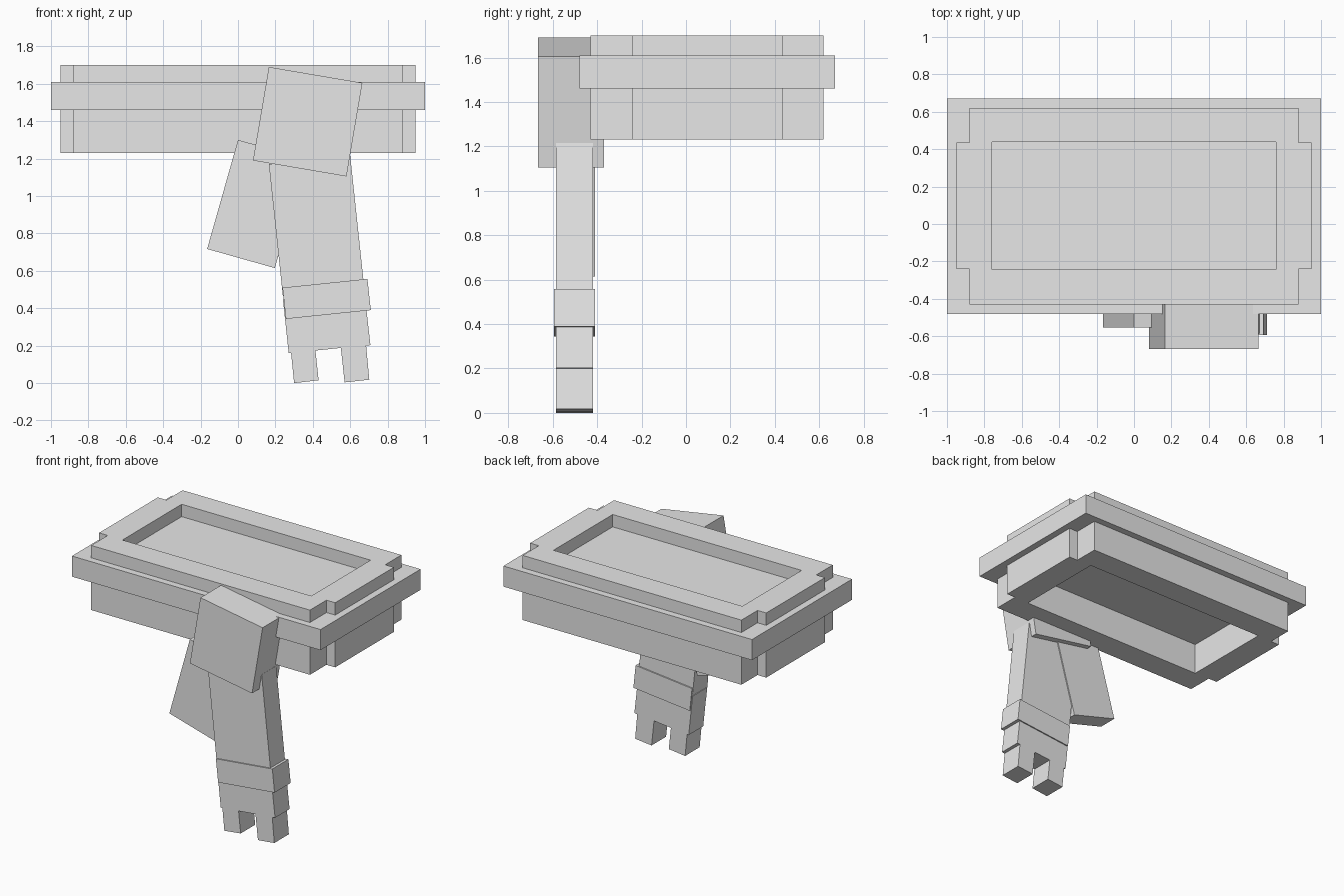
import bpy, bmesh
from mathutils import Vector

old = bpy.data.objects.get("Cube")
if old:
    bpy.data.objects.remove(old, do_unlink=True)

# Single plain grey
grey = bpy.data.materials.new("light grey")
grey.use_nodes = True
color = (0.8, 0.8, 0.8, 1)
grey.diffuse_color = color
grey.node_tree.nodes["Principled BSDF"].inputs["Base Color"].default_value = color


def prism(name, points, shift):
    """Extrude a closed 3D outline along the shift vector."""
    bm = bmesh.new()
    face = bm.faces.new([bm.verts.new(p) for p in points])
    out = bmesh.ops.extrude_face_region(bm, geom=[face])
    moved = [v for v in out["geom"] if isinstance(v, bmesh.types.BMVert)]
    bmesh.ops.translate(bm, verts=moved, vec=Vector(shift))
    # keep the starting cap so the solid is closed
    if not face.is_valid or len(bm.faces) < len(points) + 2:
        bm.faces.new([v for v in bm.verts if v not in moved][:len(points)])
    bmesh.ops.recalc_face_normals(bm, faces=bm.faces[:])
    mesh = bpy.data.meshes.new(name)
    bm.to_mesh(mesh)
    bm.free()
    mesh.materials.append(grey)
    obj = bpy.data.objects.new(name, mesh)
    bpy.context.scene.collection.objects.link(obj)
    return obj


def flat(name, outline, z0, z1):
    return prism(name, [(x, y, z0) for x, y in outline], (0, 0, z1 - z0))


def upright(name, outline, y0, y1):
    return prism(name, [(x, y0, z) for x, z in outline], (0, y1 - y0, 0))


def rect(x, y0, y1):
    return [(-x, y0), (x, y0), (x, y1), (-x, y1)]


# Wide slab that closes the middle of the frame
flat("body_slab", rect(1.0, -0.48, 0.67), 1.46, 1.61)

# Frame with notched corners, open above and below the slab
half = [(0.88, -0.43), (0.88, -0.24), (0.95, -0.24),
        (0.95, 0.435), (0.88, 0.435), (0.88, 0.62)]
frame = flat("body_frame", half + [(-x, y) for x, y in reversed(half)], 1.23, 1.70)
cutter = flat("recess_cutter", rect(0.76, -0.243, 0.438), 1.0, 2.0)
cutter.hide_render = True
cutter.hide_set(True)
cut = frame.modifiers.new("recess", "BOOLEAN")
cut.operation = "DIFFERENCE"
cut.solver = "EXACT"
cut.object = cutter
# Apply the cut, then drop the helper
bpy.context.view_layer.update()
result = bpy.data.meshes.new_from_object(
    frame.evaluated_get(bpy.context.evaluated_depsgraph_get()))
frame.modifiers.clear()
frame.data = result
bpy.data.objects.remove(cutter, do_unlink=True)

# Arm hanging from the front
upright("shoulder", [(0.165, 1.69), (0.665, 1.605), (0.58, 1.105), (0.08, 1.19)],
        -0.667, -0.37)
upright("arm", [(0.165, 1.17), (0.60, 1.215), (0.675, 0.51), (0.24, 0.465)],
        -0.585, -0.418)
upright("wrist_band", [(0.238, 0.51), (0.692, 0.557), (0.71, 0.39), (0.256, 0.343)],
        -0.594, -0.409)
upright("palm", [(0.24, 0.45), (0.675, 0.495), (0.708, 0.203), (0.685, 0.20),
                 (0.702, 0.018), (0.57, 0.004), (0.55, 0.188), (0.414, 0.174),
                 (0.431, 0.015), (0.30, 0.0), (0.284, 0.161), (0.271, 0.16)],
        -0.585, -0.418)

# Slanted plate behind the arm
upright("side_plate", [(0.0, 1.30), (0.362, 1.20), (0.197, 0.615), (-0.165, 0.717)],
        -0.553, -0.41)
